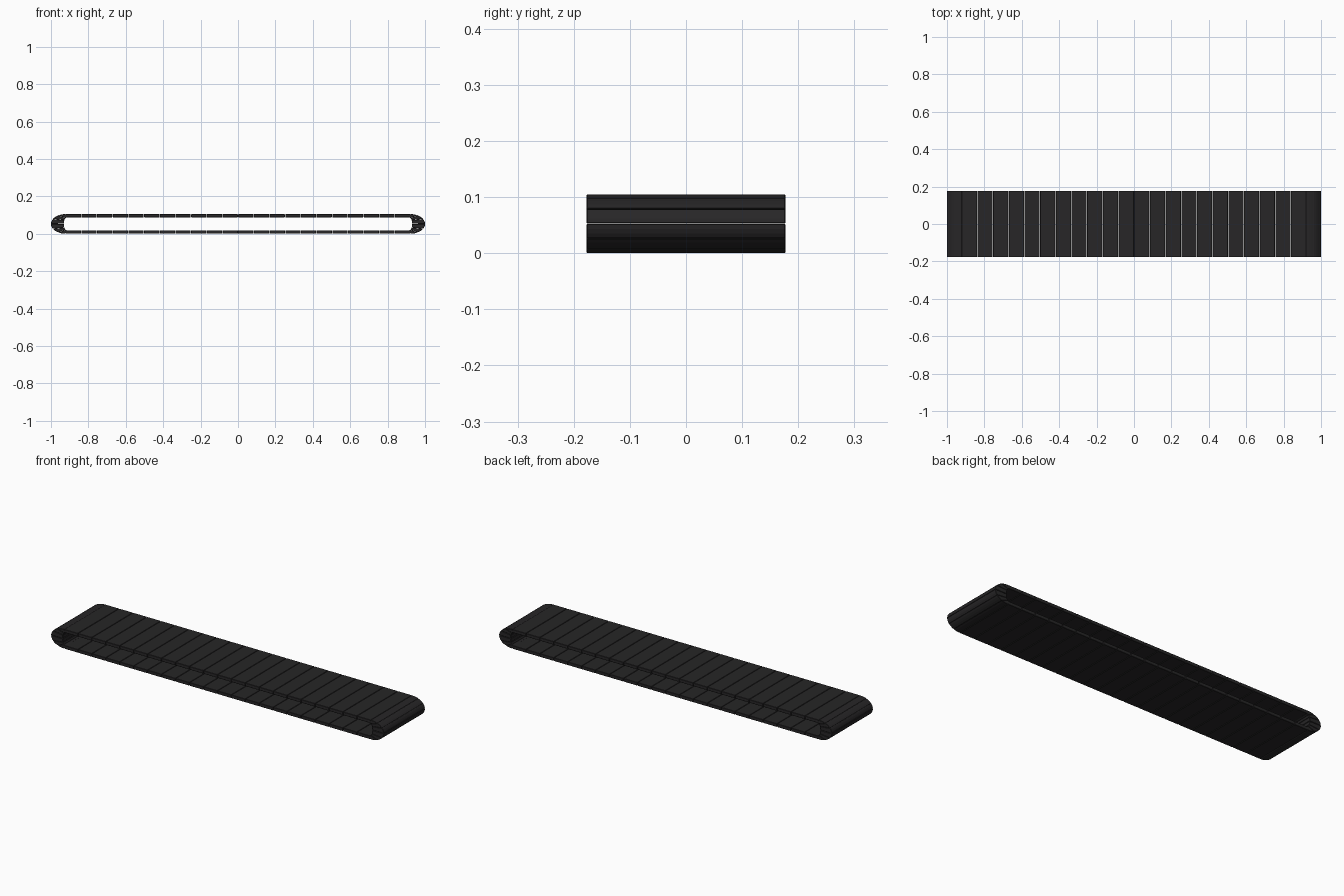
import bpy, bmesh, math

if "Cube" in bpy.data.objects:
    bpy.data.objects.remove(bpy.data.objects["Cube"])

HALF_W = 0.177          # half width of the belt
ZC, RO, RI = 0.0525, 0.0525, 0.035   # mid height, outer and inner half heights
X0 = 0.922              # end of the straight run
AO, AI = 0.078, 0.012   # how far outer / inner end curves bulge past X0
N_STRAIGHT, N_END = 22, 6

mat = bpy.data.materials.new("dark_rubber")
mat.diffuse_color = (0.02, 0.019, 0.02, 1)
mat.use_nodes = True
mat.node_tree.nodes["Principled BSDF"].inputs["Base Color"].default_value = mat.diffuse_color


def prism(name, profile):
    """Extrude an x-z outline across the belt width."""
    bm = bmesh.new()
    a = [bm.verts.new((x, -HALF_W, z)) for x, z in profile]
    b = [bm.verts.new((x, HALF_W, z)) for x, z in profile]
    n = len(profile)
    bm.faces.new(a)
    bm.faces.new(b[::-1])
    for i in range(n):
        j = (i + 1) % n
        bm.faces.new((a[j], a[i], b[i], b[j]))
    bmesh.ops.recalc_face_normals(bm, faces=bm.faces)
    me = bpy.data.meshes.new(name)
    bm.to_mesh(me)
    bm.free()
    me.materials.append(mat)
    ob = bpy.data.objects.new(name, me)
    bpy.context.collection.objects.link(ob)
    bev = ob.modifiers.new("soft_edges", 'BEVEL')
    bev.width = 0.0012
    bev.segments = 1
    bev.limit_method = 'ANGLE'
    bev.angle_limit = math.radians(40)
    return ob


# flat slats of the upper and lower runs
pitch = 2 * X0 / N_STRAIGHT
gap = 0.0012
for i in range(N_STRAIGHT):
    xa = -X0 + i * pitch + gap
    xb = xa + pitch - 2 * gap
    for s, label in ((1, "upper_slat"), (-1, "lower_slat")):
        prism(label, [(xa, ZC + s * RI), (xb, ZC + s * RI),
                      (xb, ZC + s * RO), (xa, ZC + s * RO)])


# wedge slats turning round each end; inner curve has tight corners
def outer(t):
    return X0 + AO * math.cos(t), ZC + RO * math.sin(t)


def inner(t):
    c, s = math.cos(t), math.sin(t)
    x = X0 - 0.012 + (AI + 0.008) * abs(c) ** 0.7
    return x, ZC + RI * math.copysign(abs(s) ** 0.8, s)


step = math.pi / N_END
for side in (1, -1):
    for k in range(N_END):
        t0 = -math.pi / 2 + k * step + 0.012
        ts = [t0 + (step - 0.024) * j / 3 for j in range(4)]
        pts = [outer(t) for t in ts] + [inner(t) for t in reversed(ts)]
        prism("end_slat", [(side * x, z) for x, z in pts])
